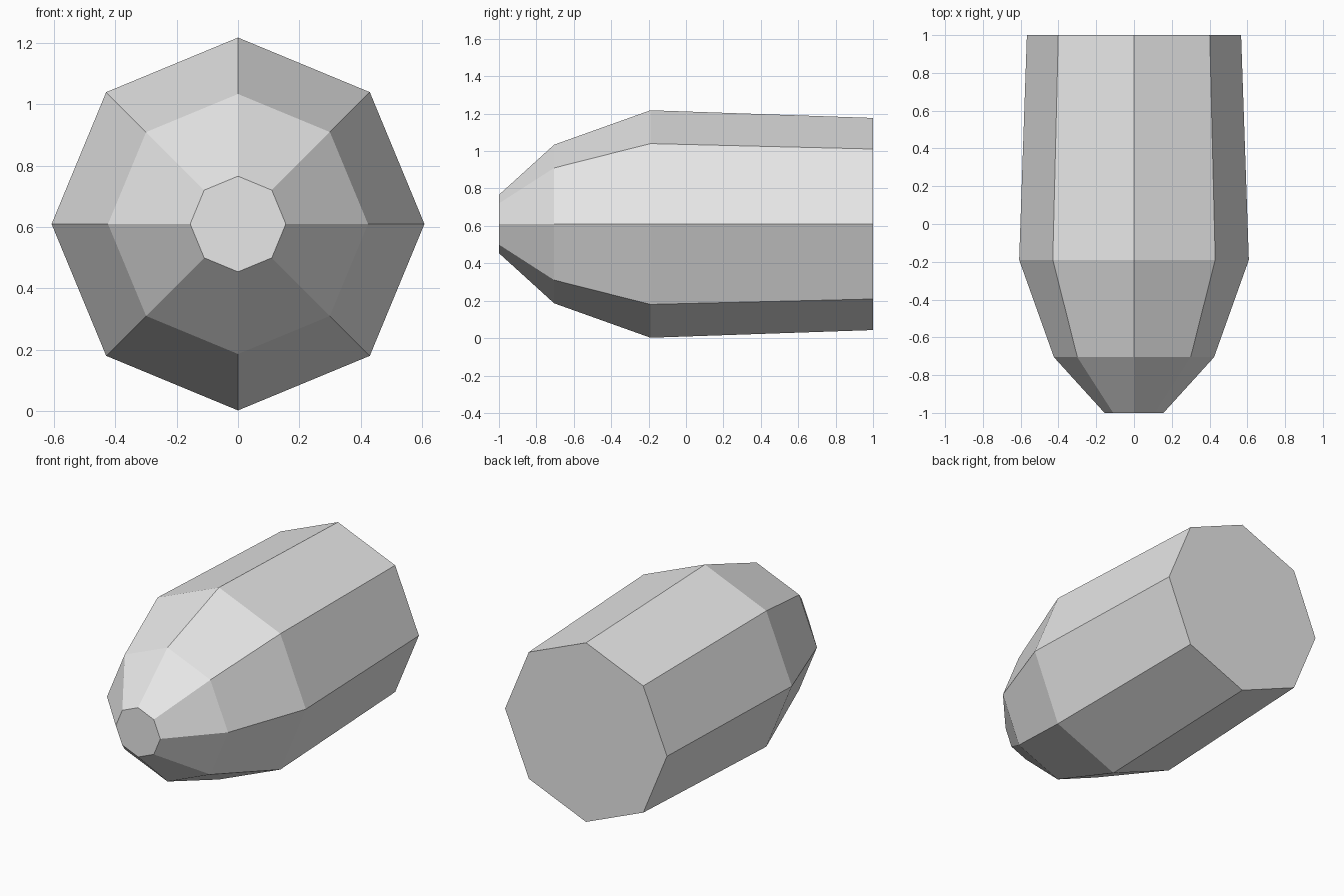
import bpy
import bmesh
from math import cos, sin, pi

cube = bpy.data.objects.get("Cube")
if cube:
    bpy.data.objects.remove(cube, do_unlink=True)

SIDES = 8
CENTRE_Z = 0.61
# (y, radius) from the blunt nose to the flat tail
PROFILE = [(-1.0, 0.156), (-0.705, 0.424), (-0.19, 0.608), (1.0, 0.567)]

# Single grey material
grey = bpy.data.materials.new("light grey")
grey.use_nodes = True
colour = (0.8, 0.8, 0.8, 1.0)
grey.diffuse_color = colour
grey.node_tree.nodes["Principled BSDF"].inputs["Base Color"].default_value = colour

# Octagonal rings along the body
bm = bmesh.new()
rings = []
for y, radius in PROFILE:
    angles = [2 * pi * i / SIDES for i in range(SIDES)]
    rings.append([bm.verts.new((radius * cos(a), y, CENTRE_Z + radius * sin(a)))
                  for a in angles])

# Flat side panels between neighbouring rings
for near, far in zip(rings, rings[1:]):
    for i in range(SIDES):
        j = (i + 1) % SIDES
        bm.faces.new((near[i], near[j], far[j], far[i]))

# Nose and tail caps
bm.faces.new(rings[0])
bm.faces.new(rings[-1])
bmesh.ops.recalc_face_normals(bm, faces=bm.faces[:])

mesh = bpy.data.meshes.new("bullet_body")
bm.to_mesh(mesh)
bm.free()
mesh.materials.append(grey)
body = bpy.data.objects.new("bullet_body", mesh)
bpy.context.collection.objects.link(body)
